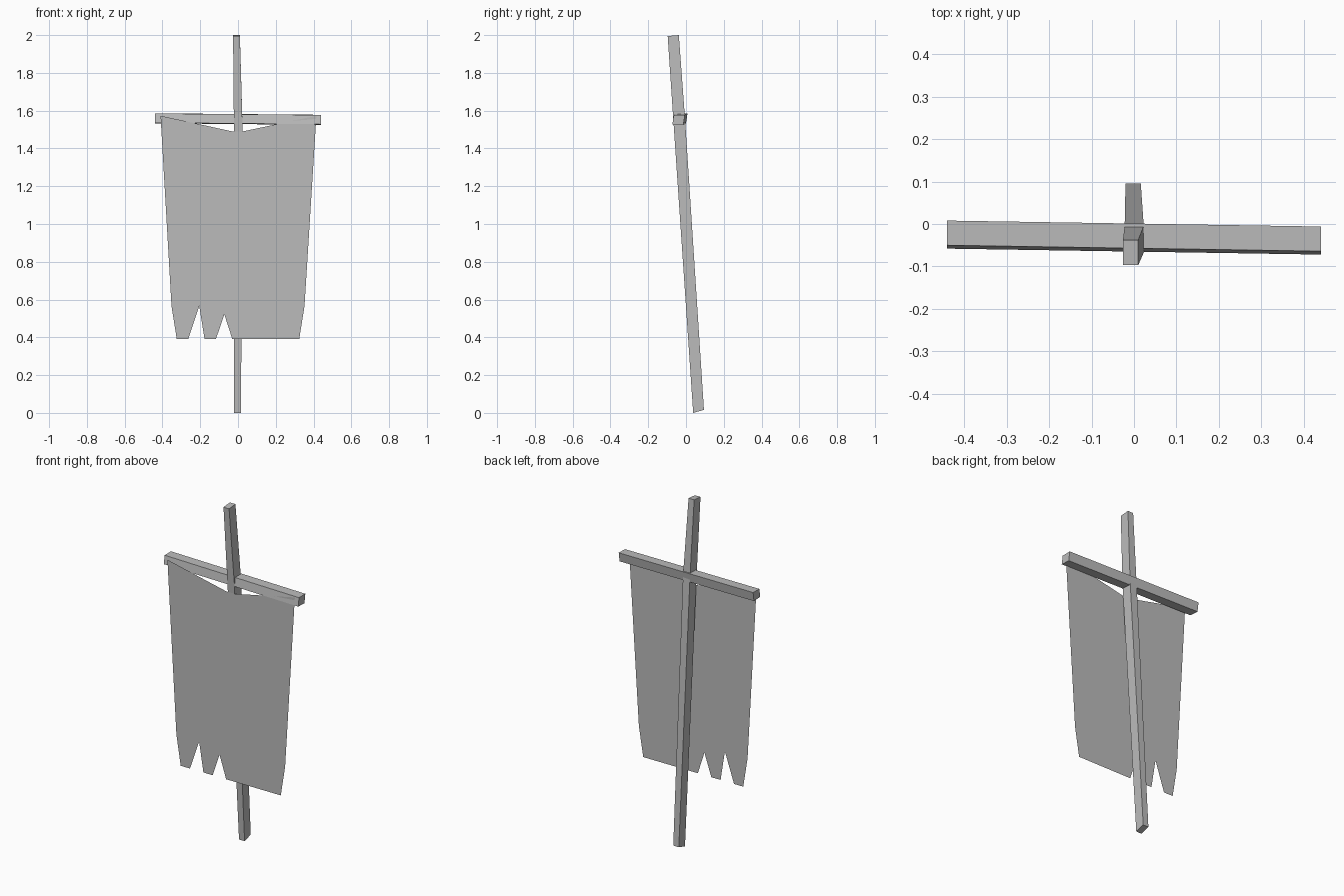
import bpy
import bmesh

cube = bpy.data.objects.get("Cube")
if cube:
    bpy.data.objects.remove(cube)

GREY = (0.5, 0.5, 0.5, 1)
mat = bpy.data.materials.new("plain grey")
mat.use_nodes = True
mat.diffuse_color = GREY
mat.node_tree.nodes["Principled BSDF"].inputs["Base Color"].default_value = GREY


def finish(bm, name):
    mesh = bpy.data.meshes.new(name)
    bm.to_mesh(mesh)
    bm.free()
    mesh.materials.append(mat)
    bpy.context.collection.objects.link(bpy.data.objects.new(name, mesh))


def loft(name, rings):
    """Closed beam skinned through four-point rings."""
    bm = bmesh.new()
    loops = [[bm.verts.new(p) for p in ring] for ring in rings]
    for a, b in zip(loops, loops[1:]):
        for i in range(4):
            j = (i + 1) % 4
            bm.faces.new((a[i], a[j], b[j], b[i]))
    bm.faces.new(loops[0])
    bm.faces.new(loops[-1])
    bmesh.ops.recalc_face_normals(bm, faces=bm.faces)
    finish(bm, name)


# Leaning pole, thickest where the crossbar meets it
def pole_ring(x0, x1, front, back, z_front, z_back):
    return [(x0, front, z_front), (x1, front, z_front),
            (x1, back, z_back), (x0, back, z_back)]


loft("pole", [pole_ring(-0.02, 0.016, 0.038, 0.095, 0.0, 0.016),
              pole_ring(-0.022, 0.023, -0.067, -0.005, 1.55, 1.555),
              pole_ring(-0.026, 0.01, -0.097, -0.038, 1.995, 2.0)])


# Crossbar, slightly turned and tipped
def bar_ring(x, back, top):
    return [(x, back, top), (x, back - 0.058, top - 0.001),
            (x, back - 0.066, top - 0.05), (x, back - 0.008, top - 0.053)]


loft("crossbar", [bar_ring(-0.44, 0.008, 1.586), bar_ring(0.44, -0.006, 1.578)])

# Cloth hanging straight down: sagging top edge, tapered sides, five torn tabs
TOP, SAG, HEM, TIP = 1.573, 1.49, 0.565, 0.39
CLOTH_Y = -0.067

bm = bmesh.new()


def point(x, z):
    return bm.verts.new((x, CLOTH_Y, z))


outline = []
for i in range(5):
    c = (i - 2) * 0.147
    outline += [point(c - 0.058, HEM), point(c - 0.03, TIP),
                point(c + 0.03, TIP), point(c + 0.058, HEM)]
outline += [point(0.415, TOP), point(0.025, SAG),
            point(-0.03, SAG), point(-0.41, TOP)]
bm.faces.new(outline)
bmesh.ops.triangulate(bm, faces=bm.faces, ngon_method='EAR_CLIP')
finish(bm, "cloth")
